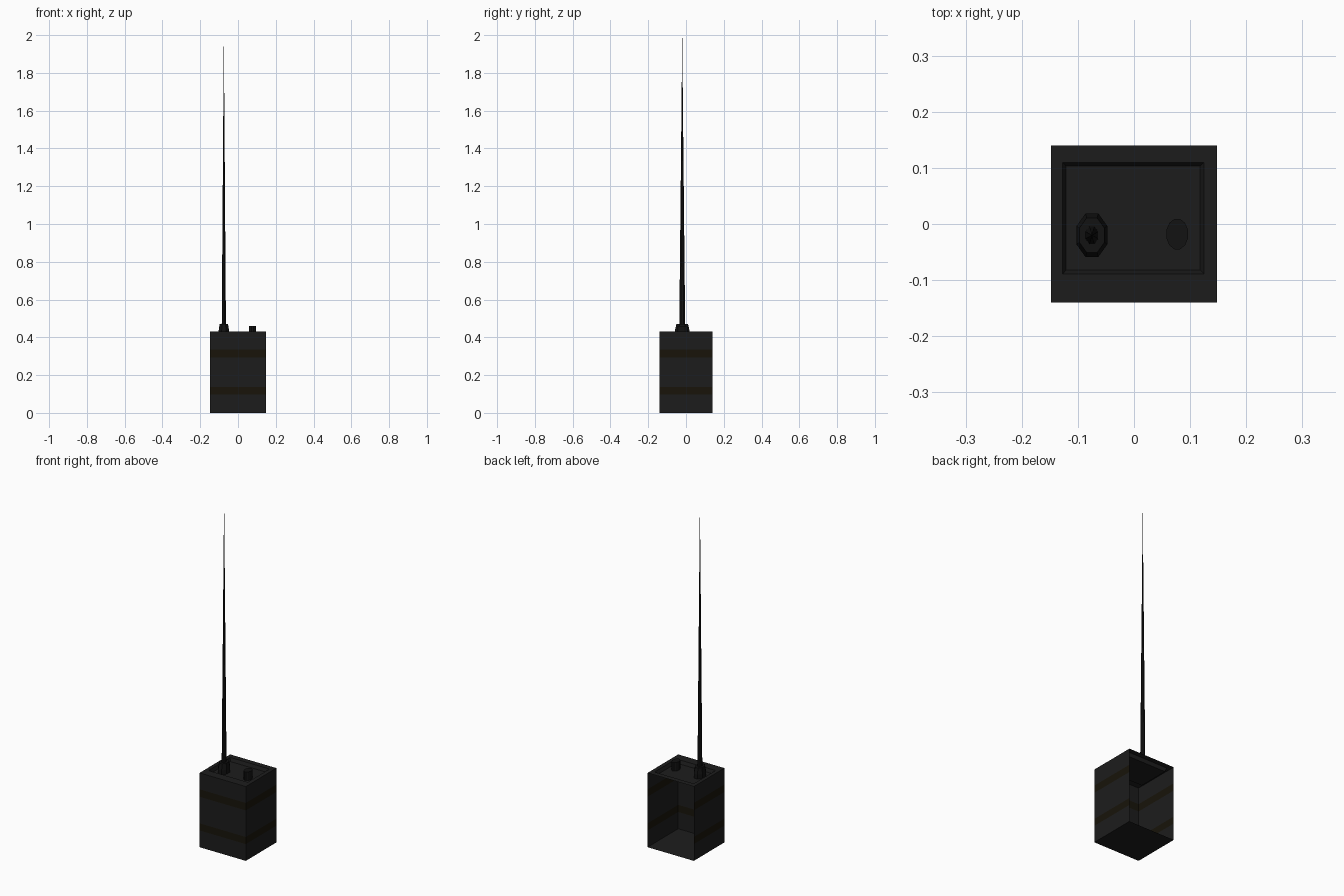
import bpy, bmesh, math

if "Cube" in bpy.data.objects:
    bpy.data.objects.remove(bpy.data.objects["Cube"])


def material(name, color):
    m = bpy.data.materials.new(name)
    m.diffuse_color = (*color, 1)
    m.use_nodes = True
    m.node_tree.nodes["Principled BSDF"].inputs["Base Color"].default_value = m.diffuse_color
    return m


CASE = material("dark_case", (0.012, 0.012, 0.012))
BAND = material("brown_band", (0.009, 0.007, 0.003))
BLACK = material("black", (0.006, 0.006, 0.006))


def finish(name, bm, mats):
    me = bpy.data.meshes.new(name)
    bm.to_mesh(me)
    bm.free()
    for m in mats:
        me.materials.append(m)
    ob = bpy.data.objects.new(name, me)
    bpy.context.collection.objects.link(ob)
    return ob


def lathe(name, x, y, sides, ratio, profile, mat):
    """Stack of flat-sided oval rings from (radius, z) pairs; radius 0 makes a tip."""
    bm = bmesh.new()
    prev = None
    for r, z in profile:
        if r == 0:
            tip = bm.verts.new((x, y, z))
            for i in range(sides):
                bm.faces.new((prev[i], prev[(i + 1) % sides], tip))
            prev = None
            break
        ring = []
        for i in range(sides):
            a = 2 * math.pi * (i + 0.5) / sides
            ring.append(bm.verts.new((x + r * math.cos(a), y + r * ratio * math.sin(a), z)))
        if prev:
            for i in range(sides):
                j = (i + 1) % sides
                bm.faces.new((prev[i], prev[j], ring[j], ring[i]))
        prev = ring
    if prev:
        bm.faces.new(prev)
    return finish(name, bm, [mat])


# Case: three walls with flush bands, floor, recessed top, open back
W, D, H = 0.148, 0.14, 0.43
bm = bmesh.new()


def rect(x0, x1, y0, y1, z):
    return [bm.verts.new(p) for p in ((x0, y1, z), (x0, y0, z), (x1, y0, z), (x1, y1, z))]


levels = [0, 0.097, 0.138, 0.292, 0.335, H]
rings = [rect(-W, W, -D, D, z) for z in levels]
for k in range(len(levels) - 1):
    for i in range(3):
        a, b = rings[k], rings[k + 1]
        f = bm.faces.new((a[i], a[i + 1], b[i + 1], b[i]))
        f.material_index = k % 2
bm.faces.new(rings[0][::-1])
lip = rect(-0.127, 0.125, -0.089, 0.11, H)
floor = rect(-0.121, 0.118, -0.082, 0.103, H - 0.02)
for a, b in ((rings[-1], lip), (lip, floor)):
    for i in range(4):
        j = (i + 1) % 4
        bm.faces.new((a[i], a[j], b[j], b[i]))
bm.faces.new(floor)
finish("radio_case", bm, [CASE, BAND])

# Antenna socket, whip antenna and dial
lathe("antenna_socket", -0.075, -0.02, 8, 1.4,
      [(0.03, 0.41), (0.03, 0.435), (0.024, 0.47)], BLACK)
lathe("whip_antenna", -0.075, -0.02, 8, 1.4, [(0.012, 0.465), (0, 2.0)], BLACK)
lathe("dial", 0.077, -0.018, 12, 1.4, [(0.02, 0.41), (0.02, 0.46)], BLACK)
